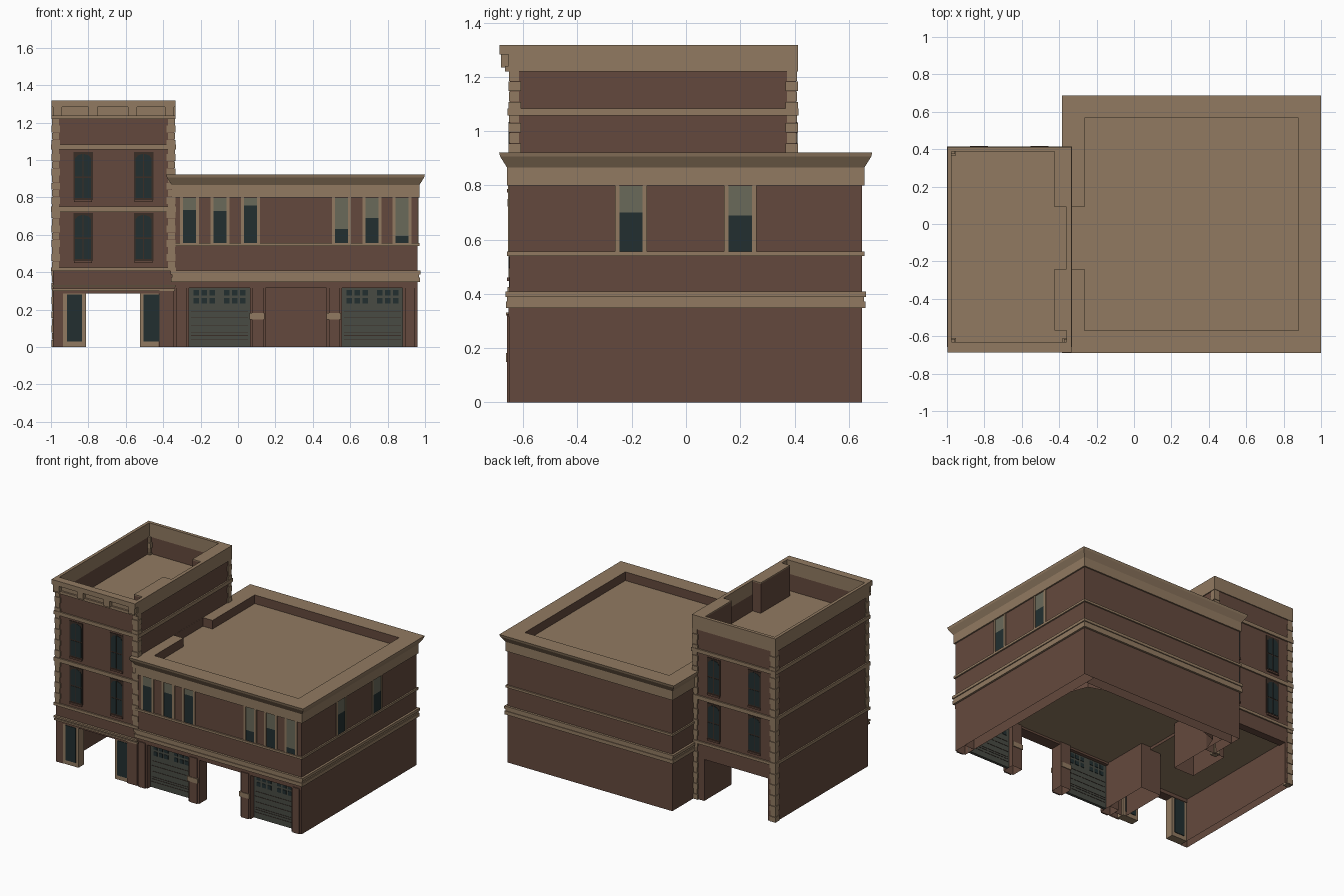
import bpy, bmesh, math

if "Cube" in bpy.data.objects:
    bpy.data.objects.remove(bpy.data.objects["Cube"])

def srgb(r, g, b):
    return tuple(((c / 255 + 0.055) / 1.055) ** 2.4 for c in (r, g, b)) + (1.0,)

COLOURS = {"brick": (100, 73, 61), "tan_stone": (145, 122, 97), "dark_glass": (34, 47, 48),
           "window_blind": (106, 106, 90), "door_grey": (72, 75, 68), "dark_trim": (58, 45, 38)}
MATS = []
for n, c in COLOURS.items():
    m = bpy.data.materials.new(n)
    m.diffuse_color = srgb(*c)
    m.use_nodes = True
    m.node_tree.nodes["Principled BSDF"].inputs["Base Color"].default_value = m.diffuse_color
    MATS.append(m)
BRICK, TAN, GLASS, BLIND, DOOR, DARK = range(6)


class Part:
    """Collects boxes and prisms into one named object."""
    def __init__(self, name):
        self.name, self.bm = name, bmesh.new()

    def box(self, x0, x1, y0, y1, z0, z1, mat, **kw):
        self.prism([(x0, y0), (x1, y0), (x1, y1), (x0, y1)], z0, z1, mat, **kw)

    def prism(self, pts, a, b, mat, to=lambda u, v, w: (u, v, w), floor=True, floor_mat=None):
        lo = [self.bm.verts.new(to(u, v, a)) for u, v in pts]
        hi = [self.bm.verts.new(to(u, v, b)) for u, v in pts]
        n = len(pts)
        fs = [self.bm.faces.new(hi)]
        fs += [self.bm.faces.new((lo[i], lo[(i + 1) % n], hi[(i + 1) % n], hi[i])) for i in range(n)]
        for f in fs:
            f.material_index = mat
        if floor:
            self.bm.faces.new(lo[::-1]).material_index = mat if floor_mat is None else floor_mat

    def loft(self, rings, mats):
        """Stack rectangles (x0, x1, y0, y1, z), closed at both ends."""
        loops = [[self.bm.verts.new(p) for p in ((a, c, z), (b, c, z), (b, d, z), (a, d, z))]
                 for a, b, c, d, z in rings]
        self.bm.faces.new(loops[0][::-1]).material_index = TAN
        self.bm.faces.new(loops[-1]).material_index = TAN
        for k, m in enumerate(mats):
            for i in range(4):
                j = (i + 1) % 4
                self.bm.faces.new((loops[k][i], loops[k][j], loops[k + 1][j], loops[k + 1][i])).material_index = m

    def done(self):
        bmesh.ops.recalc_face_normals(self.bm, faces=self.bm.faces[:])
        me = bpy.data.meshes.new(self.name)
        self.bm.to_mesh(me)
        self.bm.free()
        for m in MATS:
            me.materials.append(m)
        ob = bpy.data.objects.new(self.name, me)
        bpy.context.collection.objects.link(ob)
        return ob


def notch(ob, *dims):
    """Cut a box-shaped gap out of an object, with a stone floor."""
    c = Part("notch_cutter")
    c.box(*dims, BRICK, floor_mat=TAN)
    cutter = c.done()
    mod = ob.modifiers.new("notch", "BOOLEAN")
    mod.operation, mod.solver, mod.object = "DIFFERENCE", "EXACT", cutter
    bpy.context.view_layer.objects.active = ob
    bpy.ops.object.modifier_apply(modifier=mod.name)
    bpy.data.objects.remove(cutter)


def grown(r, o, z):
    return (r[0] - o, r[1] + o, r[2] - o, r[3] + o, z)

HALL = (-0.345, 0.96, -0.65, 0.648)
TOWER = (-0.99, -0.342, -0.648, 0.405)

# Hall upper storey with flared cornice, parapet and sunken roof
p = Part("hall_upper_storey")
prof = [(0, 0.33), (0, 0.80), (0.01, 0.80), (0.01, 0.866), (0.035, 0.906), (0.039, 0.922),
        (-0.08, 0.922), (-0.08, 0.86)]
p.loft([grown(HALL, o, z) for o, z in prof], [BRICK, TAN, TAN, TAN, TAN, TAN, BRICK])
notch(p.done(), -0.341, -0.25, -0.24, 0.09, 0.86, 1.0)

# Tower upper storeys: thin parapet around a sunken roof
p = Part("tower_upper_storeys")
inner = (-0.975, -0.36, -0.632, 0.388)
p.loft([grown(TOWER, 0, 0.31), grown(TOWER, 0, 1.22), grown(TOWER, 0.007, 1.22), grown(TOWER, 0.007, 1.318),
        (*inner, 1.318), (*inner, 1.22), (*inner, 1.10)], [BRICK, TAN, TAN, TAN, TAN, BRICK])
p.done()
p = Part("tower_parapet_piers")
for y0, y1 in ((-0.57, -0.24), (0.09, 0.395)):
    p.box(-0.425, -0.355, y0, y1, 1.10, 1.31, BRICK)
    p.box(-0.425, -0.355, y0, y1, 1.31, 1.318, TAN)
p.done()

# Tower front cornice ledge and brackets
p = Part("tower_cornice")
p.box(-0.997, -0.335, -0.688, -0.65, 1.283, 1.318, TAN)
p.box(-0.997, -0.335, -0.668, -0.65, 1.22, 1.24, TAN)
for x in (-0.965, -0.775, -0.565, -0.367):
    p.box(x - 0.024, x + 0.024, -0.682, -0.65, 1.235, 1.30, TAN)
p.done()

# Horizontal bands
p = Part("hall_bands")
for z0, z1, o in ((0.54, 0.556, 0.01), (0.388, 0.408, 0.016), (0.372, 0.388, 0.009), (0.347, 0.372, 0.014)):
    p.box(*grown(HALL, o, 0)[:4], z0, z1, TAN)
p.done()
p = Part("tower_bands")
for z0, z1, o in ((0.405, 0.425, 0.01), (0.722, 0.75, 0.01), (1.057, 1.083, 0.01)):
    x0, x1, y0, y1 = grown(TOWER, o, 0)[:4]
    p.box(x0, x1, y0, y1, z0, z1, TAN)
p.box(-0.995, -0.337, -0.66, -0.645, 0.30, 0.312, TAN)
p.box(-0.997, -0.335, -0.664, -0.645, 0.32, 0.332, TAN)
p.done()

# Corner quoins: alternating long and short stones, full height at the back
p = Part("tower_quoins")
for sx in (0, 1):
    for sy in (0, 1):
        for i in range(0 if sy else 11, 32):
            w, o = ((0.046, 0.007), (0.036, 0.004))[i % 2]
            z = i * 0.0382
            x, y = TOWER[sx], TOWER[2 + sy]
            xs = (x - w + o, x + o) if sx else (x - o, x + w - o)
            ys = (y - w + o, y + o) if sy else (y - o, y + w - o)
            p.box(*xs, *ys, z + 0.001, z + 0.0375, TAN)
p.done()

# Ground floor walls, hollow and open underneath
p = Part("hall_ground_walls")
hollow = dict(floor=False)
p.box(0.88, 0.96, -0.65, 0.648, 0, 0.33, BRICK, **hollow)
p.box(-0.345, 0.88, 0.57, 0.648, 0, 0.33, BRICK, **hollow)
p.box(-0.345, -0.265, 0.40, 0.57, 0, 0.33, BRICK, **hollow)
p.prism([(0.88, 0.415), (0.88, 0.57), (0.72, 0.57), (0.835, 0.53)], 0, 0.33, BRICK, **hollow)
p.prism([(-0.265, 0.415), (-0.22, 0.53), (-0.10, 0.57), (-0.265, 0.57)], 0, 0.33, BRICK, **hollow)
p.box(-0.345, 0.96, -0.654, -0.57, 0.315, 0.347, BRICK)
p.done()
p = Part("party_wall")
p.box(-0.425, -0.265, -0.645, -0.24, 0, 0.33, BRICK, **hollow)
p.box(-0.425, -0.265, 0.09, 0.40, 0, 0.33, BRICK, **hollow)
p.done()
p = Part("tower_ground_walls")
p.box(-0.99, -0.935, -0.648, 0.405, 0, 0.31, BRICK, **hollow)
p.box(-0.99, -0.342, -0.648, -0.58, 0.285, 0.31, BRICK)
p.box(-0.99, -0.342, 0.35, 0.405, 0.30, 0.31, BRICK)
p.box(-0.42, -0.342, -0.655, -0.6, 0, 0.30, BRICK, **hollow)
p.done()

# Sidelights either side of the tower passage
p = Part("passage_sidelights")
for x0, x1 in ((-0.935, -0.813), (-0.524, -0.40)):
    p.box(x0, x1, -0.645, -0.585, 0, 0.29, TAN)
    p.box(x0 + 0.02, x1 - 0.02, -0.649, -0.581, 0.03, 0.28, GLASS)
p.done()

# Front pillars with a stone block on the middle two
p = Part("front_pillars")
for x0, x1 in ((-0.34, -0.262), (0.064, 0.148), (0.474, 0.556), (0.882, 0.958)):
    p.box(x0, x1, -0.65, -0.56, 0, 0.33, BRICK, **hollow)
    p.box(x0 + 0.012, x1 - 0.012, -0.66, -0.65, 0, 0.325, BRICK)
for x0, x1 in ((0.062, 0.142), (0.472, 0.552)):
    p.box(x0, x1, -0.664, -0.555, 0.148, 0.182, TAN)
p.done()

# Garage doors with panel grooves and two rows of small panes
p = Part("garage_doors")
for x0 in (-0.262, 0.556):
    p.box(x0, x0 + 0.326, -0.615, -0.595, 0, 0.33, DOOR)
    for z in (0.04, 0.06, 0.075, 0.115, 0.155, 0.19):
        p.box(x0 + 0.01, x0 + 0.316, -0.617, -0.593, z, z + 0.003, DARK)
    for g in (0.024, 0.186):
        for c in range(3):
            for z in (0.232, 0.276):
                x = x0 + g + c * 0.043
                p.box(x, x + 0.03, -0.618, -0.592, z, z + 0.029, GLASS)
p.done()


# Hall sash windows: stone frame, glass, and a blind drawn part way down
def hall_window(part, side, c, blind):
    def plate(u0, u1, z0, z1, d, mat):
        if side == "front":
            part.box(u0, u1, -0.65 - d, -0.645, z0, z1, mat)
        else:
            part.box(0.955, 0.96 + d, u0, u1, z0, z1, mat)
    h = 0.051 if side == "front" else 0.059
    plate(c - h + 0.014, c + h - 0.014, 0.555, blind, 0.002, GLASS)
    plate(c - h + 0.014, c + h - 0.014, blind, 0.797, 0.002, BLIND)
    for s in (-1, 1):
        e = sorted((c + s * h, c + s * (h - 0.016)))
        plate(*e, 0.55, 0.80, 0.006, TAN)

p = Part("hall_windows")
for c, b in ((-0.26, 0.733), (-0.097, 0.727), (0.067, 0.757), (0.553, 0.631), (0.716, 0.69), (0.877, 0.594)):
    hall_window(p, "front", c, b)
for c, b in ((-0.203, 0.70), (0.20, 0.688)):
    hall_window(p, "right", c, b)
p.done()

# Tower windows: dark frame, four panes with an arched head, brick sill
p = Part("tower_windows")
rect = lambda a, b, lo, hi: [(a, lo), (b, lo), (b, hi), (a, hi)]
for wall, s in ((-0.648, -1), (0.405, 1)):
    to = lambda u, v, w, wall=wall, s=s: (u, wall + s * w, v)
    for c in (-0.828, -0.505):
        for z in (0.46, 0.786):
            p.prism(rect(c - 0.052, c + 0.052, z, z + 0.256), -0.002, 0.004, DARK, to)
            p.prism(rect(c - 0.048, c + 0.048, z - 0.012, z), -0.002, 0.011, BRICK, to)
            for k in (-1, 1):
                a, b = c + k * 0.003, c + k * 0.043
                p.prism(rect(a, b, z + 0.01, z + 0.118), 0.003, 0.006, GLASS, to)
                arch = [(a, z + 0.126), (b, z + 0.126), (b, z + 0.222),
                        (c + k * 0.03, z + 0.238), (a, z + 0.247)]
                p.prism(arch, 0.003, 0.006, GLASS, to)
p.done()
